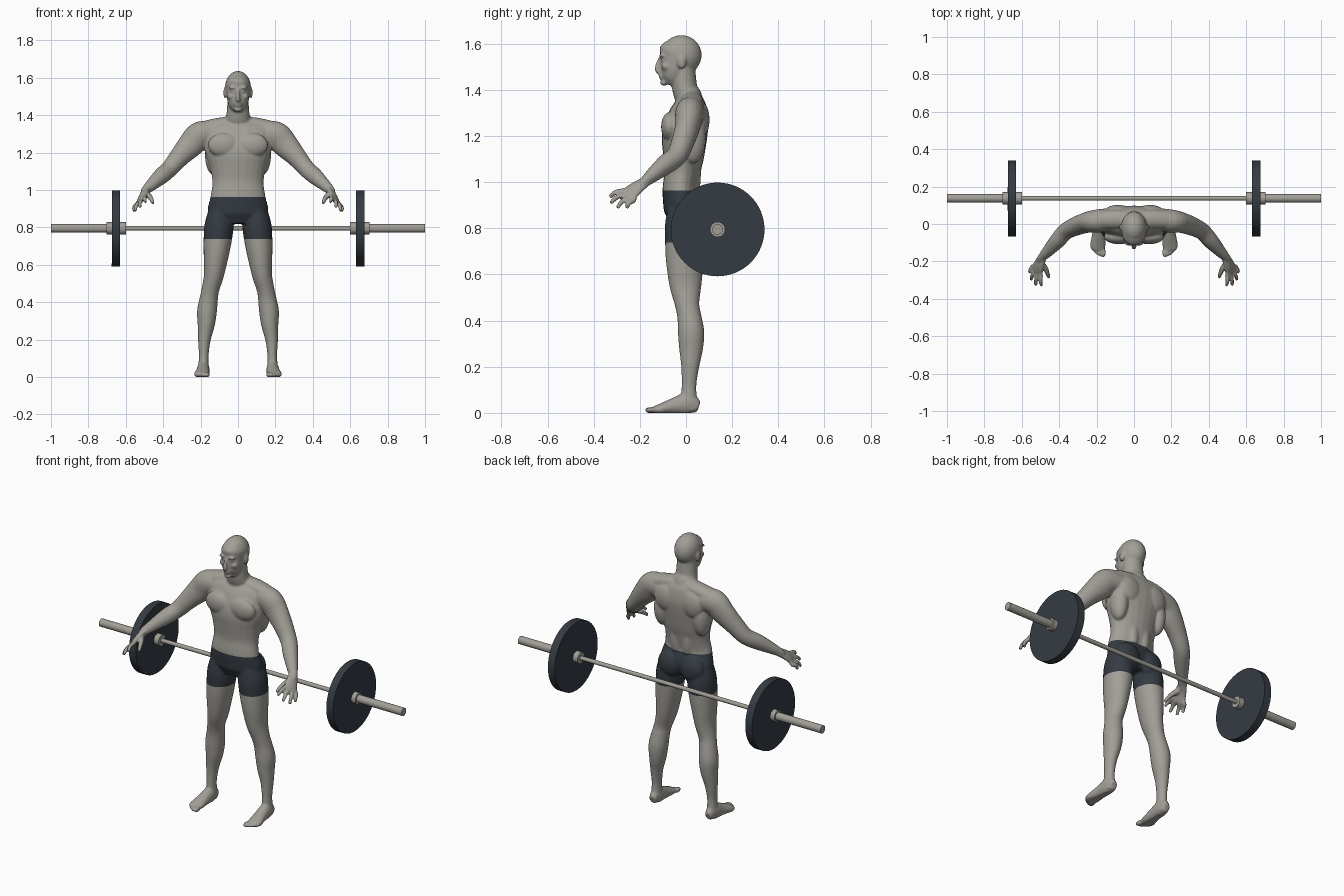
import bpy, bmesh, math
from mathutils import Vector, Matrix

cube = bpy.data.objects.get("Cube")
if cube:
    bpy.data.objects.remove(cube)


def material(name, rgb):
    mat = bpy.data.materials.new(name)
    mat.use_nodes = True
    mat.diffuse_color = (*rgb, 1)
    mat.node_tree.nodes["Principled BSDF"].inputs["Base Color"].default_value = (*rgb, 1)
    return mat


skin = material("warm grey skin", (.36, .345, .31))
steel = material("warm grey steel", (.36, .345, .31))
dark = material("dark slate", (.035, .044, .055))

X, Y = Vector((1, 0, 0)), Vector((0, 1, 0))
body = bmesh.new()


def spline(rows, steps=5):
    """Catmull-Rom interpolation of rows of numbers."""
    pts = [rows[0]] + list(rows) + [rows[-1]]
    out = []
    for p, q, r, s in zip(pts, pts[1:], pts[2:], pts[3:]):
        for k in range(steps):
            t = k / steps
            out.append([b + t * (c - a) / 2 + t * t * (a - 2.5 * b + 2 * c - d / 2)
                        + t ** 3 * (1.5 * (b - c) + (d - a) / 2)
                        for a, b, c, d in zip(p, q, r, s)])
    return out + [list(rows[-1])]


def loft(rows, side=1, ref=X, sides=24):
    """Skin ellipses; each row is centre x, y, z, radius along ref, other radius."""
    rows = spline(rows)
    mids = [Vector(r[:3]) for r in rows]
    rings = []
    for i, row in enumerate(rows):
        tangent = (mids[min(i + 1, len(mids) - 1)] - mids[max(i - 1, 0)]).normalized()
        u = (ref - tangent * ref.dot(tangent)).normalized()
        v = tangent.cross(u)
        ring = []
        for k in range(sides):
            a = math.tau * k / sides
            p = mids[i] + u * row[3] * math.cos(a) + v * row[4] * math.sin(a)
            ring.append(body.verts.new((p.x * side, p.y, p.z)))
        rings.append(ring)
    for lo, hi in zip(rings, rings[1:]):
        for k in range(sides):
            n = (k + 1) % sides
            body.faces.new((lo[k], lo[n], hi[n], hi[k]))
    body.faces.new(rings[0][::-1])
    body.faces.new(rings[-1])


def upright(rows, side=1):
    """Loft of horizontal slices: z, centre x, centre y, width and depth radii."""
    loft([(x, y, z, a, b) for z, x, y, a, b in rows], side)


def blob(center, radii, side=1):
    place = Matrix.Translation((center[0] * side, center[1], center[2]))
    bmesh.ops.create_uvsphere(body, u_segments=24, v_segments=16, radius=1,
                              matrix=place @ Matrix.Diagonal((*radii, 1)))


# torso and neck
upright([(.82, 0, -.01, .11, .06), (.88, 0, -.01, .162, .085), (.96, 0, -.025, .148, .077),
         (1.04, 0, -.016, .137, .078), (1.12, 0, -.01, .15, .09), (1.2, 0, -.006, .175, .098),
         (1.28, 0, .01, .19, .09), (1.34, 0, .02, .18, .068), (1.38, 0, .02, .1, .04)])
upright([(1.28, 0, .02, .09, .06), (1.36, 0, .012, .078, .06), (1.4, 0, -.004, .063, .055),
         (1.45, 0, -.01, .058, .054), (1.5, 0, -.01, .055, .05)])

# head and face
blob((0, -.02, 1.55), (.069, .088, .087))
upright([(1.425, 0, -.078, .022, .022), (1.445, 0, -.066, .044, .045),
         (1.48, 0, -.053, .058, .06), (1.53, 0, -.043, .063, .069),
         (1.57, 0, -.035, .065, .08), (1.6, 0, -.03, .05, .06)])
loft([(0, -.11, 1.54, .008, .008), (0, -.118, 1.515, .009, .012),
      (0, -.123, 1.487, .013, .013), (0, -.114, 1.475, .014, .008)])
blob((0, -.109, 1.462), (.022, .01, .007))
blob((0, -.107, 1.45), (.019, .009, .007))
blob((0, -.096, 1.431), (.022, .016, .014))

for side in (1, -1):
    # brow, eye, cheek and ear
    blob((.027, -.104, 1.547), (.024, .013, .008), side)
    blob((.027, -.099, 1.528), (.013, .011, .008), side)
    blob((.036, -.085, 1.5), (.021, .021, .017), side)
    blob((.069, -.018, 1.52), (.009, .019, .031), side)

    # chest, back and seat muscles
    blob((.078, -.07, 1.24), (.083, .038, .064), side)
    blob((.13, .03, 1.19), (.047, .056, .11), side)
    blob((.085, .066, 1.27), (.074, .036, .078), side)
    blob((.037, .035, 1.04), (.034, .03, .12), side)
    blob((.075, .04, .87), (.074, .052, .08), side)
    loft([(0, .02, 1.365, .045, .032), (.1, .025, 1.35, .05, .037),
          (.19, .02, 1.322, .05, .045)], side, Y)

    # arm
    loft([(.13, .025, 1.3, .06, .06), (.2, .015, 1.295, .062, .073),
          (.25, .008, 1.245, .055, .07), (.31, -.012, 1.18, .05, .055),
          (.365, -.04, 1.115, .045, .046), (.41, -.09, 1.075, .042, .044),
          (.46, -.145, 1.03, .031, .033), (.492, -.18, 1, .022, .025),
          (.5, -.195, .985, .02, .022)], side, Y)

    # palm, fingers and thumb
    across = Vector((.07, .075, -.065))
    loft([(.485, -.17, 1.005, .024, .018), (.507, -.215, .975, .035, .016),
          (.52, -.25, .945, .04, .013), (.524, -.258, .938, .034, .009)], side, across)
    first, last = Vector((.498, -.274, .962)), Vector((.544, -.228, .92))
    tips = [(.493, -.33, .935), (.525, -.328, .908), (.55, -.298, .888), (.558, -.257, .886)]
    for i, tip in enumerate(tips):
        root, tip = first.lerp(last, i / 3), Vector(tip)
        bend = root.lerp(tip, .5) + Vector((.004, -.004, .007))
        base = root.lerp(Vector((.507, -.215, .975)), .3)
        loft([(*base, .011, .011), (*root, .012, .012), (*bend, .011, .011),
              (*tip, .009, .009)], side, across, 12)
    loft([(.5, -.2, .985, .016, .016), (.475, -.235, .967, .015, .015),
          (.462, -.265, .948, .012, .012), (.455, -.287, .928, .009, .009)], side, X, 12)

    # leg
    upright([(.92, .085, -.01, .06, .065), (.82, .1, -.005, .077, .086),
             (.74, .108, -.005, .076, .086), (.65, .117, -.005, .067, .081),
             (.55, .128, -.002, .054, .069), (.47, .147, .005, .047, .053),
             (.42, .156, .014, .049, .052), (.35, .166, .022, .053, .057),
             (.28, .17, .022, .046, .052), (.2, .18, .018, .034, .039),
             (.12, .183, .013, .026, .032), (.06, .184, .013, .028, .035),
             (.01, .184, .017, .028, .038)], side)

    # foot and toes
    loft([(.184, .054, .025, .02, .025), (.185, .01, .04, .032, .048),
          (.188, -.05, .03, .035, .036), (.193, -.11, .017, .041, .023),
          (.194, -.138, .013, .036, .016)], side)
    for i in range(5):
        size = .012 - .001 * i
        blob((.163 + .0155 * i, -.153 + .0025 * i * i, .012), (size, .026, size + .002), side)

# fuse the body parts into one smooth skin
rough = bpy.data.meshes.new("figure_rough")
body.to_mesh(rough)
body.free()
figure = bpy.data.objects.new("figure", rough)
bpy.context.collection.objects.link(figure)
fuse = figure.modifiers.new("fuse", 'REMESH')
fuse.mode = 'VOXEL'
fuse.voxel_size = .0055
relax = figure.modifiers.new("relax", 'SMOOTH')
relax.factor = .5
relax.iterations = 6
graph = bpy.context.evaluated_depsgraph_get()
mesh = bpy.data.meshes.new_from_object(figure.evaluated_get(graph))
figure.modifiers.clear()
figure.data = mesh
bpy.data.meshes.remove(rough)
mesh.materials.clear()
mesh.materials.append(skin)
mesh.materials.append(dark)

# cut clean hems and colour the shorts
bm = bmesh.new()
bm.from_mesh(mesh)
hem, waist, reach = .739, .963, .3
for level in (hem, waist):
    faces = [f for f in bm.faces if abs(f.calc_center_median().x) < reach]
    edges = {e for f in faces for e in f.edges}
    verts = {v for f in faces for v in f.verts}
    bmesh.ops.bisect_plane(bm, geom=[*verts, *edges, *faces], dist=1e-5,
                           plane_co=(0, 0, level), plane_no=(0, 0, 1))
for face in bm.faces:
    c = face.calc_center_median()
    face.material_index = int(hem < c.z < waist and abs(c.x) < reach)
    face.smooth = True
for v in bm.verts:
    v.co.z = max(v.co.z, 0)
bmesh.ops.recalc_face_normals(bm, faces=bm.faces)
bm.to_mesh(mesh)
bm.free()


# barbell
def rod(name, start, end, radius, mat, sides=24):
    bpy.ops.mesh.primitive_cylinder_add(vertices=sides, radius=radius, depth=abs(end - start),
                                        location=((start + end) / 2, .137, .795),
                                        rotation=(0, math.pi / 2, 0))
    obj = bpy.context.object
    obj.name = name
    obj.data.materials.append(mat)
    bpy.ops.object.shade_smooth_by_angle()


rod("bar", -.62, .62, .012, steel)
for side, label in ((1, "left"), (-1, "right")):
    rod(label + "_sleeve", side * .6, side, .023, steel)
    rod(label + "_inner_collar", side * .598, side * .632, .033, steel)
    rod(label + "_outer_collar", side * .673, side * .703, .033, steel)
    rod(label + "_plate", side * .63, side * .675, .203, dark, 64)
